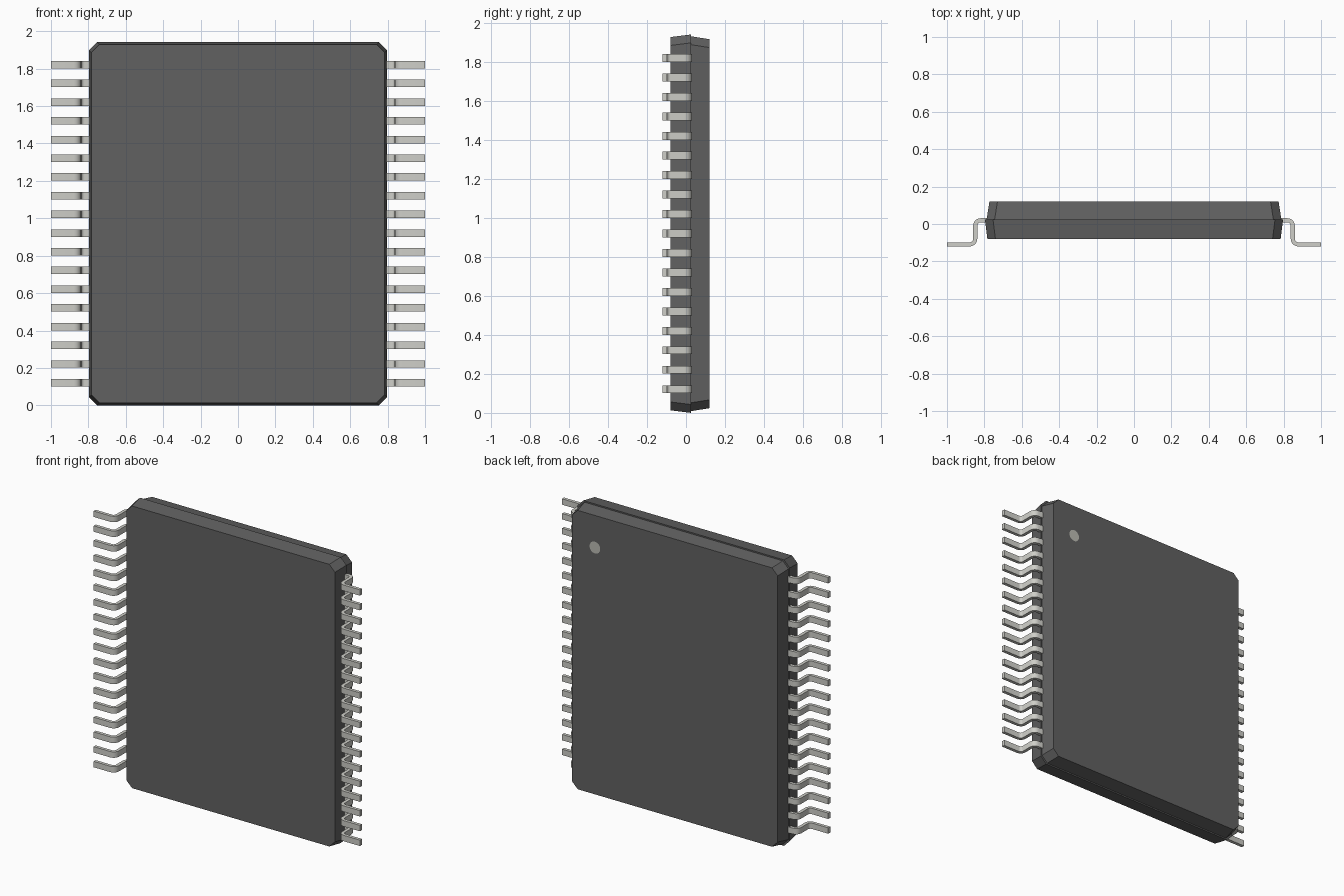
import bpy, bmesh, math
from mathutils import Vector

if "Cube" in bpy.data.objects:
    bpy.data.objects.remove(bpy.data.objects["Cube"])

CZ = 0.971          # centre height of the package
W, H = 0.797, 0.971  # half width and half height at the parting line


def material(name, rgb):
    m = bpy.data.materials.new(name)
    m.diffuse_color = (*rgb, 1)
    m.use_nodes = True
    m.node_tree.nodes["Principled BSDF"].inputs["Base Color"].default_value = m.diffuse_color
    return m


dark = material("dark_resin", (0.12, 0.12, 0.12))
metal = material("lead_metal", (0.62, 0.62, 0.58))
dot_grey = material("marker_grey", (0.5, 0.5, 0.45))


def finish(name, bm, mat):
    bmesh.ops.recalc_face_normals(bm, faces=bm.faces)
    me = bpy.data.meshes.new(name)
    bm.to_mesh(me)
    bm.free()
    me.materials.append(mat)
    ob = bpy.data.objects.new(name, me)
    bpy.context.collection.objects.link(ob)
    return ob


def octagon(inset, y, c=0.043):
    w, h = W - inset, H - inset
    pts = [(w, h - c), (w - c, h), (c - w, h), (-w, h - c),
           (-w, c - h), (c - w, -h), (w - c, -h), (w, c - h)]
    return [Vector((x, y, CZ + z)) for x, z in pts]


# body: chamfered outline, tapering both ways from a small parting-line step
bm = bmesh.new()
rings = [[bm.verts.new(p) for p in octagon(i, y)]
         for i, y in ((0.013, -0.079), (0, 0.025), (0.009, 0.025), (0.024, 0.12))]
for a, b in zip(rings, rings[1:]):
    for k in range(8):
        n = (k + 1) % 8
        bm.faces.new((a[k], a[n], b[n], b[k]))
bm.faces.new(rings[0])
bm.faces.new(rings[-1])
finish("body", bm, dark)

# pin 1 marker on the back face
bm = bmesh.new()
bmesh.ops.create_circle(bm, cap_ends=True, segments=32, radius=0.04)
for v in bm.verts:
    v.co = (0.6 + v.co.x, 0.121, 1.7 + v.co.y)
marker = finish("pin_one_marker", bm, dot_grey)
if marker.data.polygons[0].normal.y < 0:
    marker.data.flip_normals()


# lead side profile (x, y): gull-wing bend with rounded corners
def arc(cx, cy, r, a0, a1, n=5):
    return [(cx + r * math.cos(math.radians(a0 + (a1 - a0) * i / n)),
             cy + r * math.sin(math.radians(a0 + (a1 - a0) * i / n)))
            for i in range(n + 1)]


T, R = 0.022, 0.018       # lead thickness and inner bend radius
XI, YT, YB = 0.838, 0.031, -0.12
XO = XI + T
outer = [(0.77, YT)] + arc(XI - R, YT - T - R, T + R, 90, 0) \
    + arc(XO + R, YB + T + R, R, 180, 270) + [(1.0, YB + T)]
inner = [(0.77, YT - T)] + arc(XI - R, YT - T - R, R, 90, 0) \
    + arc(XO + R, YB + T + R, T + R, 180, 270) + [(1.0, YB)]


def lead_row(name, side):
    bm = bmesh.new()
    for i in range(18):
        zc = CZ + (i - 8.5) * 0.1
        lo_o, hi_o, lo_i, hi_i = [
            [bm.verts.new((side * x, y, zc + d)) for x, y in path]
            for path, d in ((outer, -0.02), (outer, 0.02), (inner, -0.02), (inner, 0.02))]
        loops = list(zip(lo_o, hi_o, hi_i, lo_i))
        for a, b in zip(loops, loops[1:]):
            for k in range(4):
                n = (k + 1) % 4
                bm.faces.new((a[k], a[n], b[n], b[k]))
        bm.faces.new(loops[0])
        bm.faces.new(loops[-1])
    ob = finish(name, bm, metal)
    bpy.ops.object.select_all(action='DESELECT')
    ob.select_set(True)
    bpy.context.view_layer.objects.active = ob
    bpy.ops.object.shade_smooth_by_angle(angle=math.radians(30))


lead_row("right_leads", 1)
lead_row("left_leads", -1)
